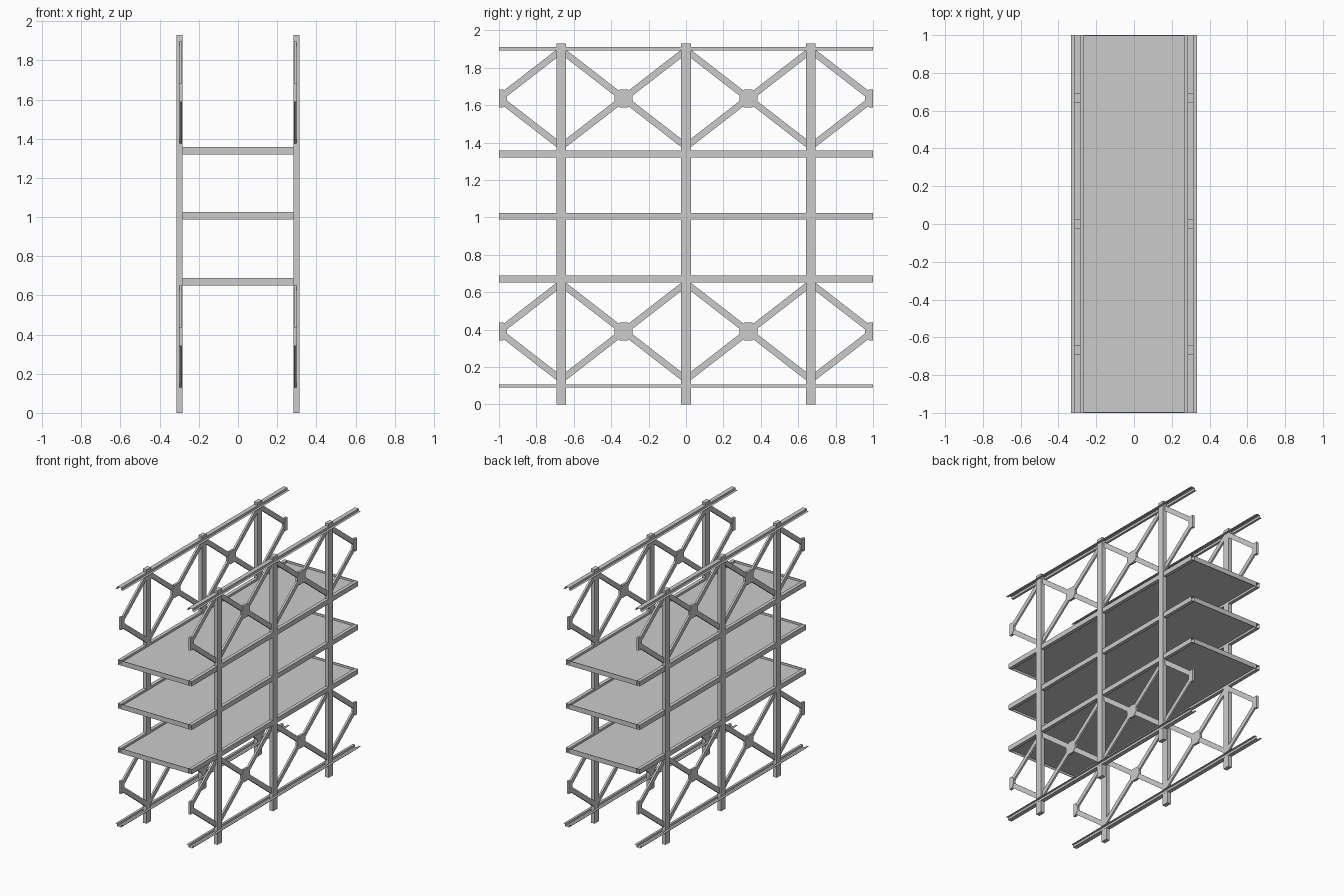
import bpy, math
from mathutils import Vector

if "Cube" in bpy.data.objects:
    bpy.data.objects.remove(bpy.data.objects["Cube"])

POST_Y = (-0.667, 0.0, 0.667)
SHELF_Z = (0.670, 1.006, 1.338)
TRUSS_Z = (0.390, 1.636)


def mesh_object(name, verts, faces):
    me = bpy.data.meshes.new(name)
    me.from_pydata(verts, [], faces)
    me.update()
    ob = bpy.data.objects.new(name, me)
    bpy.context.collection.objects.link(ob)
    return ob


def box(name, lo, hi):
    xs, ys, zs = zip(lo, hi)
    v = [(x, y, z) for x in xs for y in ys for z in zs]
    f = [(0, 1, 3, 2), (4, 6, 7, 5), (0, 4, 5, 1), (2, 3, 7, 6), (0, 2, 6, 4), (1, 5, 7, 3)]
    return mesh_object(name, v, f)


def extrude_y(name, profile, closed=False):
    """Uncapped sheet section running the full length along y."""
    n = len(profile)
    v = [(x, y, z) for y in (-1, 1) for x, z in profile]
    f = [(i, (i + 1) % n, n + (i + 1) % n, n + i) for i in range(n if closed else n - 1)]
    return mesh_object(name, v, f)


def plate_yz(name, outline, x, t):
    """Flat plate of thickness t lying in the y-z plane."""
    n = len(outline)
    v = [(x + s * t / 2, y, z) for s in (-1, 1) for y, z in outline]
    f = [tuple(reversed(range(n))), tuple(range(n, 2 * n))]
    f += [(i, (i + 1) % n, n + (i + 1) % n, n + i) for i in range(n)]
    return mesh_object(name, v, f)


def bar(name, a, b, x, width, t):
    a, b = Vector(a), Vector(b)
    d = (b - a).normalized()
    o = Vector((-d.y, d.x)) * width / 2
    return plate_yz(name, [tuple(p) for p in (a - o, b - o, b + o, a + o)], x, t)


for s in (-1, 1):
    side = "left" if s < 0 else "right"
    cx = s * 0.299

    # Upright posts
    for y in POST_Y:
        box(f"{side}_post", (cx - 0.0155, y - 0.0265, 0), (cx + 0.0155, y + 0.0265, 1.93))

    # Hat-section rails: top one upright, bottom one inverted
    for label, web, flange in (("top", 1.910, 1.893), ("bottom", 0.090, 0.107)):
        extrude_y(f"{side}_{label}_rail",
                  [(cx - 0.034, flange), (cx - 0.0165, flange), (cx - 0.0165, web),
                   (cx + 0.0165, web), (cx + 0.0165, flange), (cx + 0.034, flange)])

    # Cross bracing with gusset plates
    bx, r, c = s * 0.292, 0.048, 0.022
    for z in TRUSS_Z:
        for gy in (-0.333, 0.333):
            plate_yz(f"{side}_gusset",
                     [(gy - r, z - c), (gy - c, z - r), (gy + c, z - r), (gy + r, z - c),
                      (gy + r, z + c), (gy + c, z + r), (gy - c, z + r), (gy - r, z + c)],
                     bx, 0.018)
        for e in (-1, 1):
            plate_yz(f"{side}_end_gusset",
                     [(e, z - r), (e * 0.978, z - r), (e * 0.956, z - c),
                      (e * 0.956, z + c), (e * 0.978, z + r), (e, z + r)][::e], bx, 0.018)
        for y in POST_Y:
            for dy in (-1, 1):
                for dz in (-1, 1):
                    # from beside the post to just inside the gusset
                    p = [(y + dy * d, z + dz * (0.333 - d) * 0.775) for d in (0.012, 0.305)]
                    bar(f"{side}_brace", p[0], p[1], bx, 0.035, 0.014)

    # Shelf side tubes
    for z in SHELF_Z:
        a, b = s * 0.284, s * 0.311
        extrude_y(f"{side}_shelf_tube",
                  [(a, z - 0.0185), (b, z - 0.0185), (b, z + 0.0185), (a, z + 0.0185)], True)

# Shelf panels recessed between thin end rims
for z in SHELF_Z:
    box("shelf_panel", (-0.284, -1, z - 0.002), (0.284, 1, z + 0.002))
    for e in (-1, 1):
        y0, y1 = sorted((e, e * 0.996))
        box("shelf_end_rim", (-0.284, y0, z - 0.0185), (0.284, y1, z + 0.0185))
